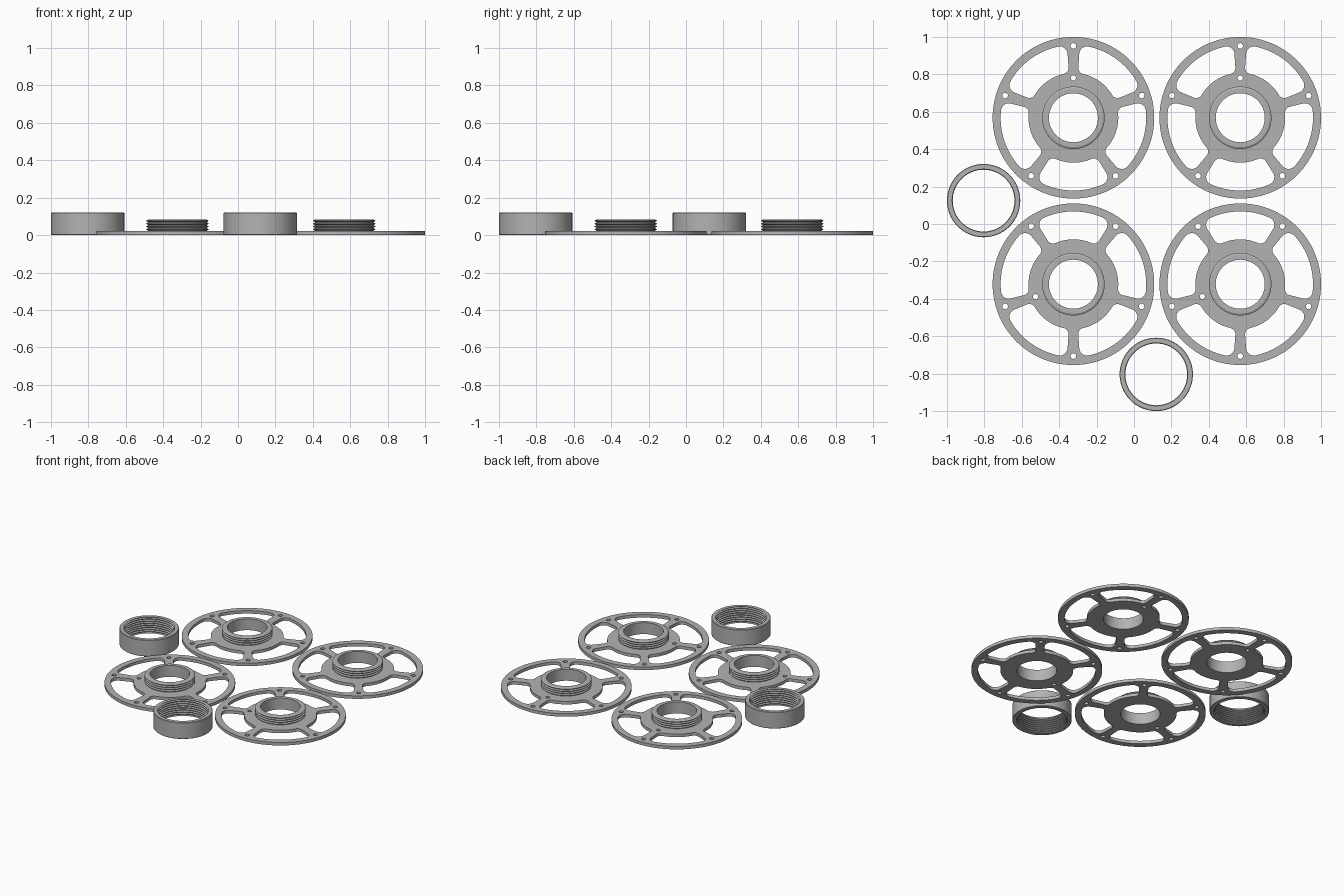
import bpy, bmesh
from math import sin, cos, asin, radians, pi, tau

if "Cube" in bpy.data.objects:
    bpy.data.objects.remove(bpy.data.objects["Cube"])

grey = bpy.data.materials.new("plain grey")
grey.use_nodes = True
grey.diffuse_color = (0.45, 0.45, 0.45, 1)
grey.node_tree.nodes["Principled BSDF"].inputs["Base Color"].default_value = grey.diffuse_color

PLATE = 0.022       # flange plate thickness
BORE = 0.131
RIM, RIM_IN, HUB = 0.432, 0.389, 0.24
SPOKES = 5


def arc(radius, start, end, count, centre=(0, 0)):
    """Points along an arc, both ends included."""
    angles = [start + (end - start) * i / count for i in range(count + 1)]
    return [(centre[0] + radius * cos(a), centre[1] + radius * sin(a)) for a in angles]


def circle(radius, count, centre=(0, 0)):
    return arc(radius, 0, tau, count, centre)[:-1]


def turn(points, angle):
    return [(x * cos(angle) - y * sin(angle), x * sin(angle) + y * cos(angle)) for x, y in points]


def window():
    """Rounded opening between two spokes, centred on angle zero."""
    side = -pi / SPOKES
    f_in, f_out = 0.034, 0.042
    a_in = side + asin((0.026 + f_in) / (HUB + f_in))
    a_out = side + asin((0.031 + f_out) / (RIM_IN - f_out))
    c_in = ((HUB + f_in) * cos(a_in), (HUB + f_in) * sin(a_in))
    c_out = ((RIM_IN - f_out) * cos(a_out), (RIM_IN - f_out) * sin(a_out))
    half = arc(HUB, 0, a_in, 8)
    half += arc(f_in, a_in - pi, side - pi / 2, 8, c_in)[1:]
    half += arc(f_out, side - pi / 2, a_out, 8, c_out)
    half += arc(RIM_IN, a_out, 0, 12)[1:]
    return half + [(x, -y) for x, y in half[-2:0:-1]]


def plate_mesh(outlines):
    """Fill nested outlines and thicken them into a plate standing on z = 0."""
    curve = bpy.data.curves.new("plate_outline", "CURVE")
    curve.dimensions = "2D"
    curve.fill_mode = "BOTH"
    curve.extrude = PLATE / 2
    for points in outlines:
        spline = curve.splines.new("POLY")
        spline.points.add(len(points) - 1)
        for p, (x, y) in zip(spline.points, points):
            p.co = (x, y, 0, 1)
        spline.use_cyclic_u = True
    temp = bpy.data.objects.new("plate_outline", curve)
    bpy.context.collection.objects.link(temp)
    bpy.context.view_layer.update()
    graph = bpy.context.evaluated_depsgraph_get()
    mesh = bpy.data.meshes.new_from_object(temp.evaluated_get(graph))
    bpy.data.objects.remove(temp)
    bm = bmesh.new()
    bm.from_mesh(mesh)
    bmesh.ops.remove_doubles(bm, verts=bm.verts, dist=1e-5)
    bmesh.ops.translate(bm, verts=bm.verts, vec=(0, 0, PLATE / 2))
    bmesh.ops.recalc_face_normals(bm, faces=bm.faces)
    bm.to_mesh(mesh)
    bm.free()
    return mesh


def lathe_mesh(name, profile, count=96):
    """Revolve a closed (radius, z) profile about z."""
    bm = bmesh.new()
    rings = [[bm.verts.new((r * cos(tau * i / count), r * sin(tau * i / count), z))
              for r, z in profile] for i in range(count)]
    n = len(profile)
    for i in range(count):
        a, b = rings[i], rings[(i + 1) % count]
        for j in range(n):
            k = (j + 1) % n
            bm.faces.new((a[j], b[j], b[k], a[k]))
    bmesh.ops.recalc_face_normals(bm, faces=bm.faces)
    mesh = bpy.data.meshes.new(name)
    bm.to_mesh(mesh)
    bm.free()
    return mesh


def thread(root, crest, bottom, top, turns):
    """Zigzag (radius, z) profile with narrow flats at root and crest."""
    pitch = (top - bottom) / turns
    points = []
    for i in range(turns):
        z = bottom + i * pitch
        points += [(root, z), (root, z + 0.15 * pitch),
                   (crest, z + 0.5 * pitch), (crest, z + 0.65 * pitch)]
    return points + [(root, top)]


def place(name, mesh, x, y, angle=0):
    ob = bpy.data.objects.new(name, mesh)
    bpy.context.collection.objects.link(ob)
    ob.location = (x, y, 0)
    ob.rotation_euler.z = angle
    if not mesh.materials:
        mesh.materials.append(grey)
    bpy.ops.object.select_all(action="DESELECT")
    ob.select_set(True)
    bpy.context.view_layer.objects.active = ob
    bpy.ops.object.shade_smooth_by_angle(angle=radians(28))
    return ob


# Spoked plate: rim, bore, windows, rim bolt holes and one hub pin hole
outlines = [circle(RIM, 120), circle(BORE, 96), circle(0.014, 20, (0, 0.213))]
for i in range(SPOKES):
    spoke = pi / 2 + tau * i / SPOKES
    outlines.append(turn(window(), spoke + pi / SPOKES))
    outlines.append(circle(0.015, 20, (0.384 * cos(spoke), 0.384 * sin(spoke))))
plate = plate_mesh(outlines)

# Externally threaded collar standing on the plate
collar = lathe_mesh("threaded_collar",
                    [(BORE, PLATE)] + thread(0.157, 0.167, PLATE, 0.083, 4) + [(BORE, 0.083)])

# Internally threaded locking ring with chamfered outer edges
RING, TOP = 0.196, 0.12
ring = lathe_mesh("locking_ring",
                  thread(0.174, 0.165, 0.006, TOP - 0.006, 7)
                  + [(0.168, TOP), (RING - 0.003, TOP), (RING, TOP - 0.003),
                     (RING, 0.003), (RING - 0.003, 0), (0.168, 0)])

# Four flanges, the front pair turned
for depth, y, angle in (("back", 0.568, 0), ("front", -0.322, radians(108))):
    for side, x in (("right", -0.324), ("left", 0.568)):
        place(f"{depth}_{side}_flange_plate", plate, x, y, angle)
        place(f"{depth}_{side}_threaded_collar", collar, x, y, angle)

# Two loose rings
place("right_locking_ring", ring, -0.804, 0.125)
place("front_locking_ring", ring, 0.119, -0.804)
